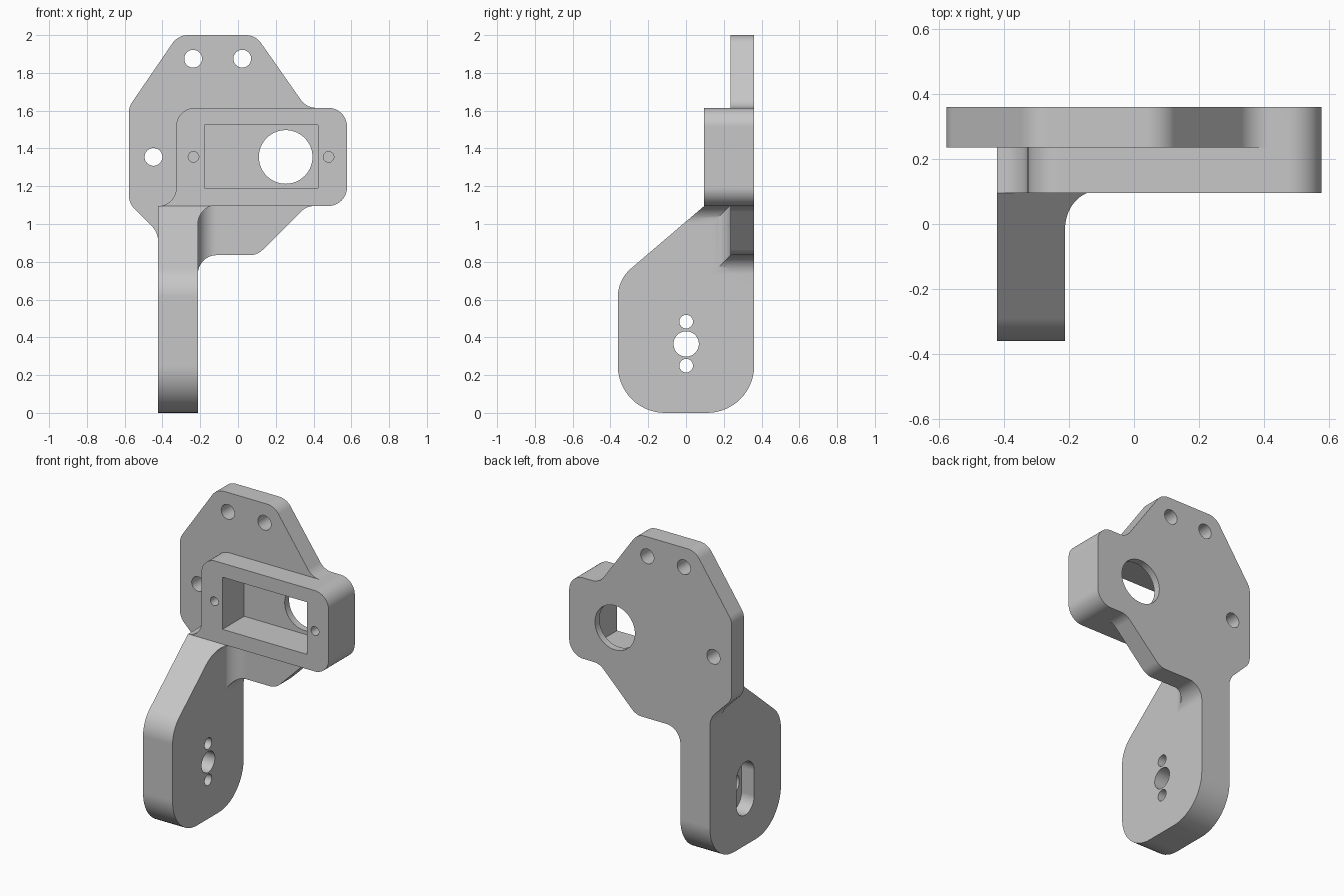
import bpy, bmesh, math
from mathutils import Vector

if "Cube" in bpy.data.objects:
    bpy.data.objects.remove(bpy.data.objects["Cube"], do_unlink=True)

colour = (0.57, 0.57, 0.57, 1)
grey = bpy.data.materials.new("plain grey")
grey.use_nodes = True
grey.diffuse_color = colour
grey.node_tree.nodes["Principled BSDF"].inputs["Base Color"].default_value = colour


def rounded(corners, steps=14):
    """Outline from (a, b, radius) corners, convex or concave."""
    outline = []
    for i, (a, b, r) in enumerate(corners):
        p = Vector((a, b))
        if r == 0:
            outline.append(p)
            continue
        u = (Vector(corners[i - 1][:2]) - p).normalized()
        v = (Vector(corners[(i + 1) % len(corners)][:2]) - p).normalized()
        half = u.angle(v) / 2
        centre = p + (u + v).normalized() * r / math.sin(half)
        start = (p + u * r / math.tan(half) - centre).normalized()
        end = (p + v * r / math.tan(half) - centre).normalized()
        outline += [centre + start.slerp(end, k / steps) * r for k in range(steps + 1)]
    return outline


def prism(name, corners, axis, lo, hi):
    """Solid made by extruding a rounded outline along an axis."""
    place = {"x": lambda p: (lo, p.x, p.y),
             "y": lambda p: (p.x, lo, p.y),
             "z": lambda p: (p.x, p.y, lo)}[axis]
    shift = Vector([hi - lo if c == axis else 0 for c in "xyz"])
    bm = bmesh.new()
    face = bm.faces.new([bm.verts.new(place(p)) for p in rounded(corners)])
    top = bmesh.ops.extrude_face_region(bm, geom=[face])["geom"]
    bmesh.ops.translate(bm, vec=shift, verts=[g for g in top if isinstance(g, bmesh.types.BMVert)])
    bmesh.ops.remove_doubles(bm, verts=bm.verts, dist=1e-5)
    bmesh.ops.recalc_face_normals(bm, faces=bm.faces)
    mesh = bpy.data.meshes.new(name)
    bm.to_mesh(mesh)
    bm.free()
    mesh.materials.append(grey)
    obj = bpy.data.objects.new(name, mesh)
    bpy.context.collection.objects.link(obj)
    return obj


def box(a0, a1, b0, b1, r=0):
    return [(a0, b0, r), (a1, b0, r), (a1, b1, r), (a0, b1, r)]


def circle(a, b, r):
    return box(a - r, a + r, b - r, b + r, r)


def activate(obj):
    bpy.ops.object.select_all(action="DESELECT")
    obj.select_set(True)
    bpy.context.view_layer.objects.active = obj


def combine(obj, other, operation):
    activate(obj)
    mod = obj.modifiers.new(operation, "BOOLEAN")
    mod.operation, mod.solver, mod.object = operation, "EXACT", other
    bpy.ops.object.modifier_apply(modifier=mod.name)
    bpy.data.objects.remove(other, do_unlink=True)


# Flat back plate, including the strip that runs into the arm
R = 0.1
bracket = prism("mounting_bracket", [
    (-.32, 2, R), (.09, 2, R), (.36, 1.615, R), (.575, 1.615, R),
    (.575, 1.095, R), (.36, 1.095, R), (.10, .835, R), (-.215, .835, R),
    (-.215, .6, 0), (-.425, .6, 0), (-.425, .955, .12), (-.58, 1.11, R),
    (-.58, 1.62, R)], "y", .235, .36)

# Raised motor housing, flaring into the arm at its lower corner
housing = prism("motor_housing", [
    (-.33, 1.615, R), (.575, 1.615, R), (.575, 1.095, R), (-.3, 1.095, 0),
    (-.3, 1.05, 0), (-.425, 1.05, 0), (-.425, 1.095, 0), (-.33, 1.095, .0949)],
    "y", .095, .235)

# Side arm: side outline crossed with a front outline that fillets its top
arm = prism("side_arm", [
    (-.362, 0, .25), (.36, 0, .25), (.36, 1.095, 0), (.095, 1.095, 0),
    (-.362, .705, .2)], "x", -.425, -.1)
combine(arm, prism("arm_front_outline", [
    (-.425, -.1, 0), (-.215, -.1, 0), (-.215, 1.1, R), (-.1, 1.1, 0),
    (-.1, 1.2, 0), (-.425, 1.2, 0)], "y", -.5, .5), "INTERSECT")

# Inner corner fillet between arm and plate
fillet = prism("corner_fillet", [
    (-.3, .1, 0), (-.215, .1, 0), (-.215, .235, R), (-.1, .235, 0),
    (-.1, .3, 0), (-.3, .3, 0)], "z", .6, 1.15)
combine(fillet, prism("fillet_front_outline", [
    (-.3, .65, 0), (-.215, .65, 0), (-.215, .835, R), (-.1, .835, 0),
    (-.1, 1.15, 0), (-.3, 1.15, 0)], "y", 0, .5), "INTERSECT")

for part in (arm, housing, fillet):
    combine(bracket, part, "UNION")

# Motor pocket, shaft hole, plate holes and blind screw holes
cuts = [(box(-.18, .42, 1.19, 1.525), "y", 0, .315),
        (circle(.25, 1.355, .142), "y", .2, .5)]
cuts += [(circle(x, z, .047), "y", .1, .5) for x, z in ((-.24, 1.875), (.02, 1.875), (-.45, 1.355))]
cuts += [(circle(x, 1.355, .028), "y", 0, .25) for x in (-.238, .477)]
# Arm holes and the slot recessed into the arm's outer face
cuts += [(circle(0, z, r), "x", -.6, 0) for z, r in ((.365, .067), (.483, .036), (.25, .036))]
cuts.append((box(-.09, .09, .195, .535, .09), "x", -.6, -.335))
for outline, axis, lo, hi in cuts:
    combine(bracket, prism("cutter", outline, axis, lo, hi), "DIFFERENCE")

# Smooth rounded walls, crisp edges, flat large faces
activate(bracket)
bpy.ops.object.shade_smooth_by_angle(angle=math.radians(30))
weighted = bracket.modifiers.new("flat_faces", "WEIGHTED_NORMAL")
weighted.keep_sharp = True
bpy.ops.object.modifier_apply(modifier=weighted.name)
# Centre the model
low = [min(v.co[i] for v in bracket.data.vertices) for i in range(3)]
high = [max(v.co[i] for v in bracket.data.vertices) for i in range(3)]
bracket.location = (-(low[0] + high[0]) / 2, -(low[1] + high[1]) / 2, -low[2])
